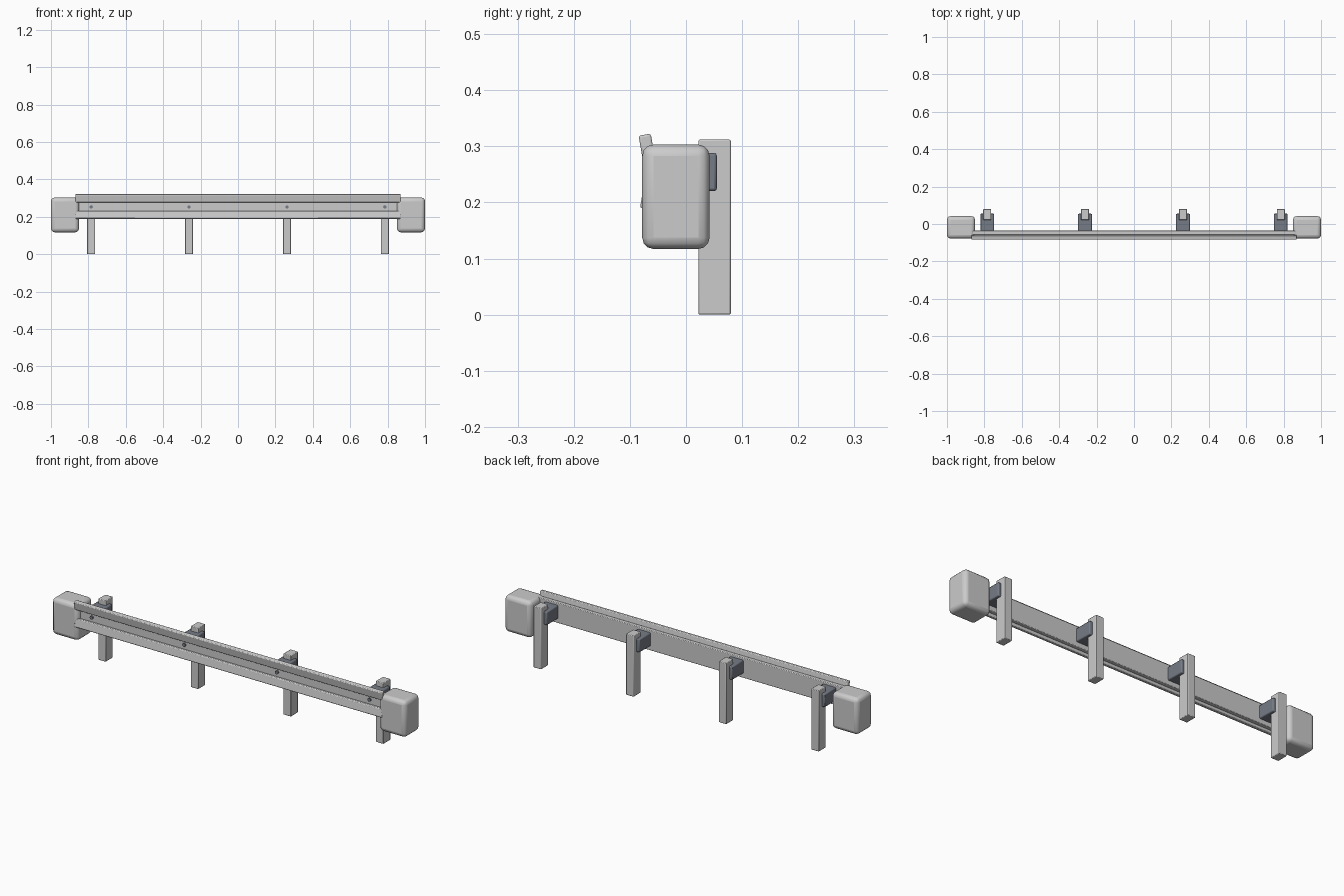
import bpy
from math import radians

if "Cube" in bpy.data.objects:
    bpy.data.objects.remove(bpy.data.objects["Cube"])


def box(name, x, y, z, bevel=0.0, segs=2, tilt=0.0, color=None):
    """Box from (min, max) ranges, with an optional rounded edge."""
    bpy.ops.mesh.primitive_cube_add(size=1)
    o = bpy.context.object
    o.name = name
    o.scale = [r[1] - r[0] for r in (x, y, z)]
    bpy.ops.object.transform_apply(location=False, rotation=False, scale=True)
    o.location = [(r[0] + r[1]) / 2 for r in (x, y, z)]
    o.rotation_euler.x = radians(tilt)
    if bevel:
        m = o.modifiers.new("bevel", 'BEVEL')
        m.width = bevel
        m.segments = segs
        bpy.ops.object.shade_smooth_by_angle(angle=radians(35))
    if color:
        o.data.materials.append(color)
    return o


dark = bpy.data.materials.new("dark_block")
dark.diffuse_color = (0.18, 0.2, 0.24, 1)
dark.use_nodes = True
dark.node_tree.nodes["Principled BSDF"].inputs["Base Color"].default_value = dark.diffuse_color

# Rail: recessed web with two tilted lips
box("rail_web", (-0.87, 0.87), (-0.057, -0.036), (0.197, 0.30), 0.003)
box("rail_upper_lip", (-0.87, 0.87), (-0.081, -0.059), (0.278, 0.321), 0.004, tilt=10)
box("rail_lower_lip", (-0.87, 0.87), (-0.0785, -0.0565), (0.188, 0.231), 0.004, tilt=-10)

# Posts, spacer blocks and bolts
for px in (-0.785, -0.262, 0.262, 0.785):
    box("post", (px - 0.0215, px + 0.0215), (0.022, 0.08), (0, 0.312), 0.003)
    box("spacer_block", (px - 0.037, px + 0.037), (-0.045, 0.055), (0.22, 0.288),
        0.005, color=dark)
    bpy.ops.mesh.primitive_cylinder_add(vertices=12, radius=0.009, depth=0.012,
                                        location=(px, -0.058, 0.253),
                                        rotation=(radians(90), 0, 0))
    bolt = bpy.context.object
    bolt.name = "bolt"
    bolt.data.materials.append(dark)
    bpy.ops.object.shade_smooth_by_angle(angle=radians(35))

# Rounded end buffers
for s in (-1, 1):
    box("end_buffer", (s * 0.925 - 0.075, s * 0.925 + 0.075), (-0.078, 0.042),
        (0.117, 0.303), 0.02, 3)
